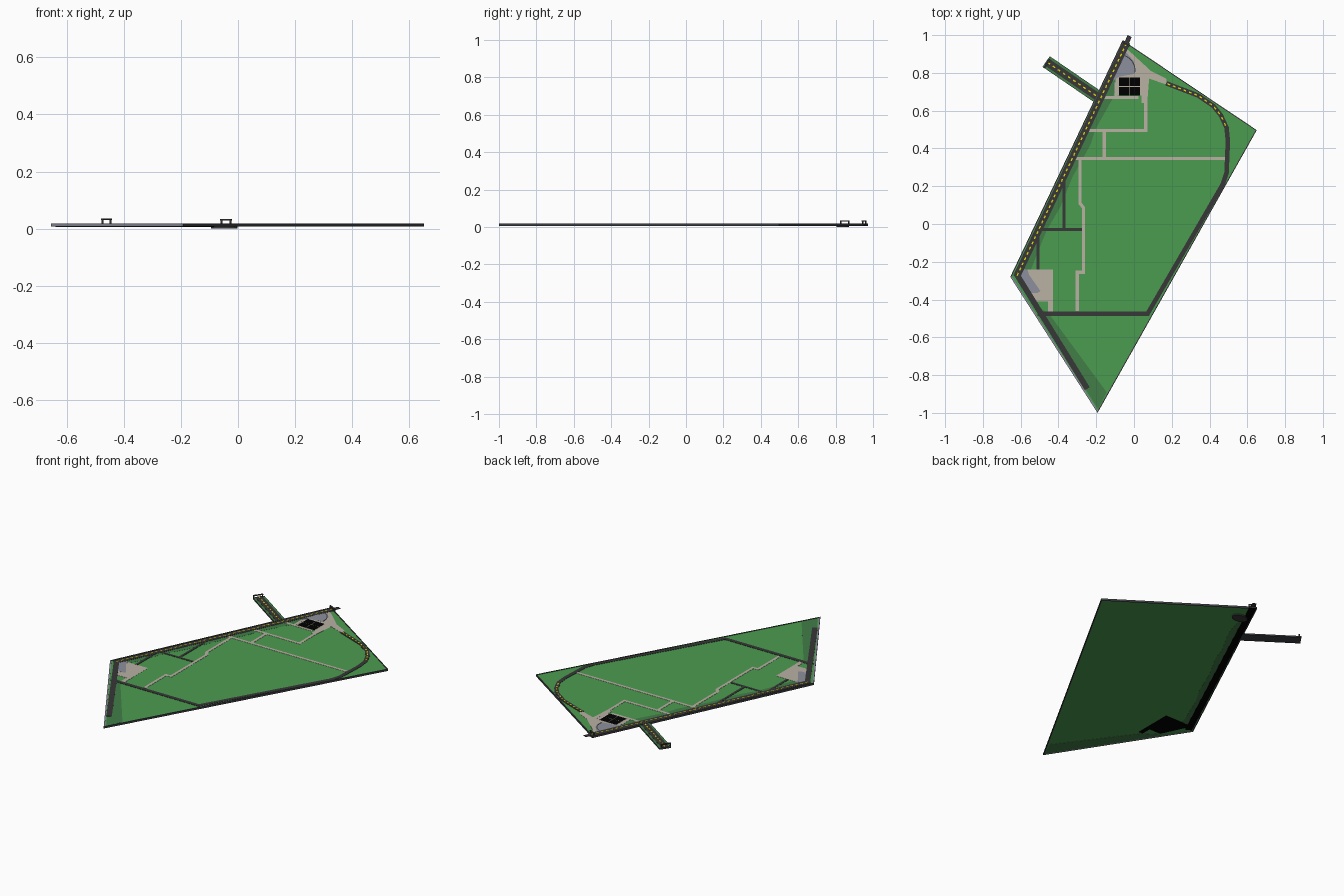
import bpy, bmesh, math
from mathutils import Vector

if "Cube" in bpy.data.objects:
    bpy.data.objects.remove(bpy.data.objects["Cube"])


def mat(name, r, g, b):
    m = bpy.data.materials.new(name)
    lin = [((c / 255 + 0.055) / 1.055) ** 2.4 if c > 10 else c / 3300 for c in (r, g, b)]
    m.diffuse_color = (*lin, 1)
    m.use_nodes = True
    m.node_tree.nodes["Principled BSDF"].inputs["Base Color"].default_value = m.diffuse_color
    return m


GRASS = mat("grass green", 75, 156, 80)
DARK_GRASS = mat("dark grass green", 66, 126, 72)
ROAD = mat("asphalt", 56, 55, 55)
PATH = mat("tan paving", 186, 177, 164)
PLAZA = mat("blue grey paving", 140, 144, 156)
BLACK = mat("black", 0, 0, 0)
YELLOW = mat("yellow paint", 255, 240, 10)
DARK = mat("dark edge grey", 62, 63, 66)


def prisms(name, polys, z0, z1, m):
    """One object made of flat polygons extruded from z0 to z1."""
    bm = bmesh.new()
    for poly in polys:
        f = bm.faces.new([bm.verts.new((x, y, z0)) for x, y in poly])
        f.normal_update()
        if f.normal.z > 0:
            f.normal_flip()
        top = bmesh.ops.extrude_face_region(bm, geom=[f], use_keep_orig=True)["geom"]
        bmesh.ops.translate(bm, vec=(0, 0, z1 - z0),
                            verts=[v for v in top if isinstance(v, bmesh.types.BMVert)])
    bmesh.ops.recalc_face_normals(bm, faces=bm.faces)
    me = bpy.data.meshes.new(name)
    bm.to_mesh(me)
    bm.free()
    me.materials.append(m)
    ob = bpy.data.objects.new(name, me)
    bpy.context.collection.objects.link(ob)
    return ob


def ribbon(points, w):
    """Outline of a mitred strip of width w along points."""
    p = [Vector(q) for q in points]
    left, right = [], []
    for i, q in enumerate(p):
        d0 = (q - p[i - 1]).normalized() if i else (p[1] - q).normalized()
        d1 = (p[i + 1] - q).normalized() if i < len(p) - 1 else d0
        n = Vector((-d0.y - d1.y, d0.x + d1.x)).normalized()
        n *= w / 2 / max(0.4, n.dot(Vector((-d0.y, d0.x))))
        left.append(q + n)
        right.append(q - n)
    return [tuple(v) for v in left + right[::-1]]


def dashes(points, step=0.03, length=0.015, w=0.007):
    out = []
    for a, b in zip(points, points[1:]):
        a, b = Vector(a), Vector(b)
        n = max(1, int((b - a).length / step))
        d = (b - a).normalized()
        for i in range(n):
            s = a + (b - a) * (i + 0.25) / n
            out.append(ribbon([s, s + d * length], w))
    return out


def gate(name, a, b, top):
    a, b = Vector(a), Vector(b)
    d = (b - a).normalized() * 0.003
    prisms(name + "_posts", [ribbon([a - d, a + d], 0.006), ribbon([b - d, b + d], 0.006)],
           0.008, top, DARK)
    prisms(name + "_beam", [ribbon([a - d, b + d], 0.008)], top - 0.005, top, DARK)


def inset(corners, widths):
    """Move each side of a clockwise polygon inward by its own width."""
    p = [Vector(q) for q in corners]
    k = len(p)
    lines = []
    for i, w in enumerate(widths):
        d = (p[(i + 1) % k] - p[i]).normalized()
        lines.append((p[i] + Vector((d.y, -d.x)) * w, d))
    out = []
    for i in range(k):
        (a, d), (b, e) = lines[i - 1], lines[i]
        t = ((b - a).x * e.y - (b - a).y * e.x) / (d.x * e.y - d.y * e.x)
        out.append(tuple(a + d * t))
    return out


# ground slab and surrounding edges: pale curb on the south-west side, dark elsewhere
outer = [(-0.06, 0.973), (0.65, 0.497), (-0.193, -1.0), (-0.655, -0.28)]
inner = inset(outer, (0.005, 0.005, 0.008, 0.006))
sides = [[outer[i], outer[(i + 1) % 4], inner[(i + 1) % 4], inner[i]] for i in range(4)]
prisms("ground", [inner], 0.008, 0.016, GRASS)
prisms("plain_edges", sides[:2], 0.007, 0.0185, DARK)
prisms("south_west_curb", sides[2:3], 0.007, 0.0185, PLAZA)
prisms("north_west_curb", sides[3:], 0.007, 0.0185, DARK)

# darker grass banks along the two road sides
prisms("dark_grass_banks", [
    [(-0.10, 0.87), (-0.08, 0.77), (-0.115, 0.66), (-0.205, 0.50), (-0.23, 0.42), (-0.325, 0.25),
     (-0.39, 0.09), (-0.46, -0.03), (-0.51, -0.15), (-0.545, -0.24), (-0.62, -0.26)],
    [(-0.55, -0.41), (-0.45, -0.475), (-0.145, -0.89), (-0.19, -0.98)]], 0.007, 0.0165, DARK_GRASS)

# paved squares, with black undersides
south = [(-0.61, -0.24), (-0.43, -0.24), (-0.43, -0.47), (-0.455, -0.47), (-0.455, -0.41),
         (-0.53, -0.41)]
prisms("south_plaza", [south], 0.008, 0.0169, PATH)
prisms("south_plaza_underside", [south], 0.0055, 0.0075, BLACK)
prisms("south_plaza_corner", [[(-0.62, -0.25), (-0.565, -0.24), (-0.555, -0.27), (-0.495, -0.355),
                               (-0.51, -0.365), (-0.57, -0.365)]], 0.010, 0.0173, PLAZA)
prisms("north_plaza", [[(-0.035, 0.925), (0.09, 0.81), (0.17, 0.77), (0.18, 0.735), (0.08, 0.77),
                        (0.07, 0.64), (0.04, 0.64), (0.04, 0.68), (-0.09, 0.68),
                        (-0.10, 0.78), (-0.08, 0.86)]], 0.010, 0.0169, PATH)
prisms("north_plaza_corner", [[(-0.055, 0.925), (0.0, 0.86), (0.005, 0.795), (-0.08, 0.78),
                               (-0.14, 0.74)]], 0.010, 0.0173, PLAZA)

# sunken basin with its curved edge line
ring = [(-0.048 + 0.047 * math.cos(t * math.pi / 12), 0.838 + 0.033 * math.sin(t * math.pi / 12))
        for t in range(24)]
prisms("basin", [ring], 0.0, 0.0075, ROAD)
arc = [(-0.075 + 0.08 * math.cos(math.radians(a)), 0.815 + 0.08 * math.sin(math.radians(a)))
       for a in range(-10, 71, 10)]
prisms("curved_edge_line", [ribbon(arc, 0.005)], 0.012, 0.0178, DARK)

# black court tiles, two by two, on pale paving
prisms("court_paving", [[(-0.079, 0.68), (0.031, 0.68), (0.031, 0.776), (-0.079, 0.776)]],
       0.010, 0.0174, PATH)
prisms("court_tiles", [[(x, y), (x + 0.0535, y), (x + 0.0535, y + 0.0465), (x, y + 0.0465)]
                       for x in (-0.079, -0.0225) for y in (0.68, 0.7295)], 0.010, 0.0181, BLACK)

# narrow tan footpaths
prisms("footpaths", [ribbon(p, 0.017) for p in (
    [(-0.25, 0.495), (0.062, 0.495), (0.062, 0.77)],
    [(-0.157, 0.495), (-0.157, 0.347)],
    [(-0.31, 0.347), (0.487, 0.347)],
    [(-0.17, 0.67), (0.025, 0.67)], [(-0.095, 0.67), (-0.095, 0.75)],
    [(-0.286, 0.347), (-0.286, 0.11), (-0.267, 0.085), (-0.267, -0.255), (-0.30, -0.255),
     (-0.30, -0.46)])], 0.010, 0.0171, PATH)

# narrow asphalt lanes
prisms("lanes", [ribbon(p, 0.015) for p in (
    [(-0.37, 0.26), (-0.37, -0.03)], [(-0.52, -0.03), (-0.275, -0.03)],
    [(-0.508, -0.04), (-0.508, -0.24)])], 0.010, 0.0175, ROAD)

# main road with a black underside, side road and ring road
main = [(-0.037, 0.963), (-0.622, -0.28)]
bend = [(0.17, 0.745), (0.34, 0.68), (0.42, 0.625), (0.46, 0.575), (0.49, 0.51), (0.497, 0.44),
        (0.49, 0.27)]
ring_road = bend + [(0.47, 0.21), (0.072, -0.475), (-0.51, -0.475)]
prisms("main_road", [ribbon(main, 0.038)], 0.008, 0.0178, ROAD)
prisms("main_road_underside", [ribbon(main, 0.038)], 0.006, 0.0078, BLACK)
prisms("main_road_tip", [ribbon([main[0], (-0.023, 0.995)], 0.024)], 0.0155, 0.0178, ROAD)
prisms("south_west_road", [ribbon([(-0.622, -0.265), (-0.247, -0.872)], 0.030)],
       0.010, 0.0177, ROAD)
prisms("ring_road", [ribbon(ring_road, 0.024)], 0.010, 0.0176, ROAD)

# branch road on its own strip of grass with dark edges
branch = [(-0.195, 0.675), (-0.465, 0.86)]
strip = [(-0.18, 0.665), (-0.465, 0.86)]
prisms("branch_edges", [ribbon(strip, 0.068)], 0.0075, 0.0155, DARK)
prisms("branch_grass", [ribbon(strip, 0.064)], 0.009, 0.0163, DARK_GRASS)
prisms("branch_road", [ribbon(branch, 0.042)], 0.009, 0.0175, ROAD)

# yellow lane dashes
prisms("lane_dashes", dashes(main) + dashes(branch) + dashes(bend[:5]), 0.0172, 0.0186, YELLOW)

# road gates
gate("branch_gate", (-0.474, 0.828), (-0.446, 0.870), 0.035)
gate("north_gate", (-0.058, 0.961), (-0.026, 0.944), 0.034)
